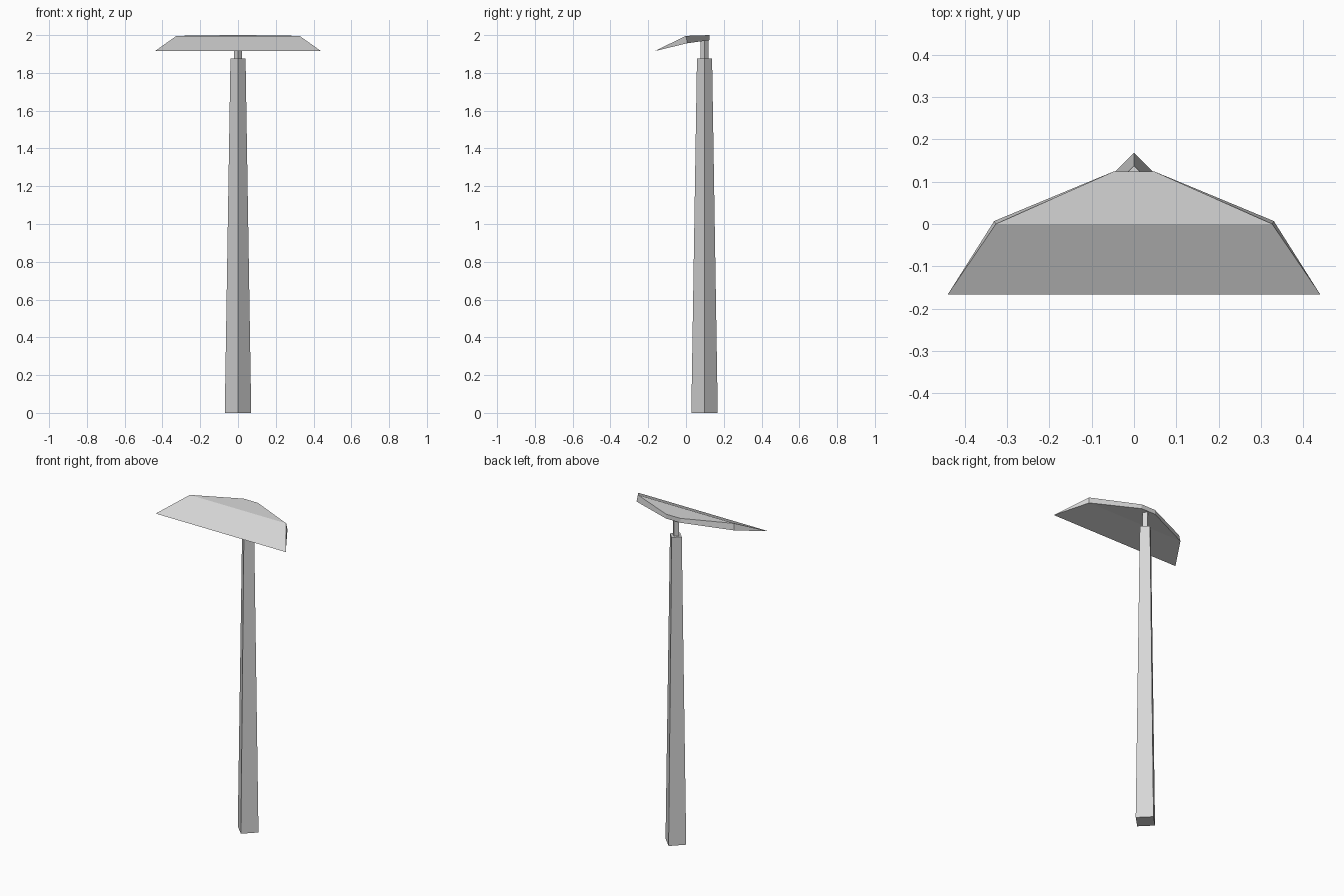
import bpy
import bmesh
import math

cube = bpy.data.objects.get("Cube")
if cube:
    bpy.data.objects.remove(cube, do_unlink=True)

grey = bpy.data.materials.new("light_grey")
grey.use_nodes = True
colour = (0.68, 0.68, 0.68, 1)
grey.diffuse_color = colour
grey.node_tree.nodes["Principled BSDF"].inputs["Base Color"].default_value = colour


def finish(name, bm):
    bmesh.ops.recalc_face_normals(bm, faces=bm.faces)
    mesh = bpy.data.meshes.new(name)
    bm.to_mesh(mesh)
    bm.free()
    mesh.materials.append(grey)
    obj = bpy.data.objects.new(name, mesh)
    bpy.context.collection.objects.link(obj)
    return obj


def diamond_column(name, y, z0, z1, r0, r1):
    """Four-sided tapered column with its corners on the axes."""
    bm = bmesh.new()
    rings = []
    for z, r in ((z0, r0), (z1, r1)):
        rings.append([bm.verts.new((r * math.cos(k * math.pi / 2),
                                    y + r * math.sin(k * math.pi / 2), z))
                      for k in range(4)])
    for ring in rings:
        bm.faces.new(ring)
    low, high = rings
    for k in range(4):
        n = (k + 1) % 4
        bm.faces.new((low[k], low[n], high[n], high[k]))
    return finish(name, bm)


# Tapered post and the thin neck that carries the head
POST_Y = 0.098
diamond_column("post", POST_Y, 0, 1.875, 0.07, 0.04)
diamond_column("neck", POST_Y, 1.87, 1.975, 0.02, 0.02)

# Wedge-shaped head: sharp front edge, bent top, thick back rim
bm = bmesh.new()


def pair(x, y, z):
    return bm.verts.new((-x, y, z)), bm.verts.new((x, y, z))


front = pair(0.44, -0.167, 1.915)
top_mid = pair(0.326, 0, 1.996)
top_back = pair(0.048, 0.124, 2.0)
low_mid = pair(0.33, 0.007, 1.957)
low_back = pair(0.048, 0.124, 1.973)

strips = [front, top_mid, top_back, low_back, low_mid]
for a, b in zip(strips, strips[1:] + strips[:1]):
    bm.faces.new((a[0], a[1], b[1], b[0]))
for s in (0, 1):
    bm.faces.new((front[s], top_mid[s], low_mid[s]))
    bm.faces.new((top_mid[s], top_back[s], low_back[s], low_mid[s]))
finish("lamp_head", bm)
